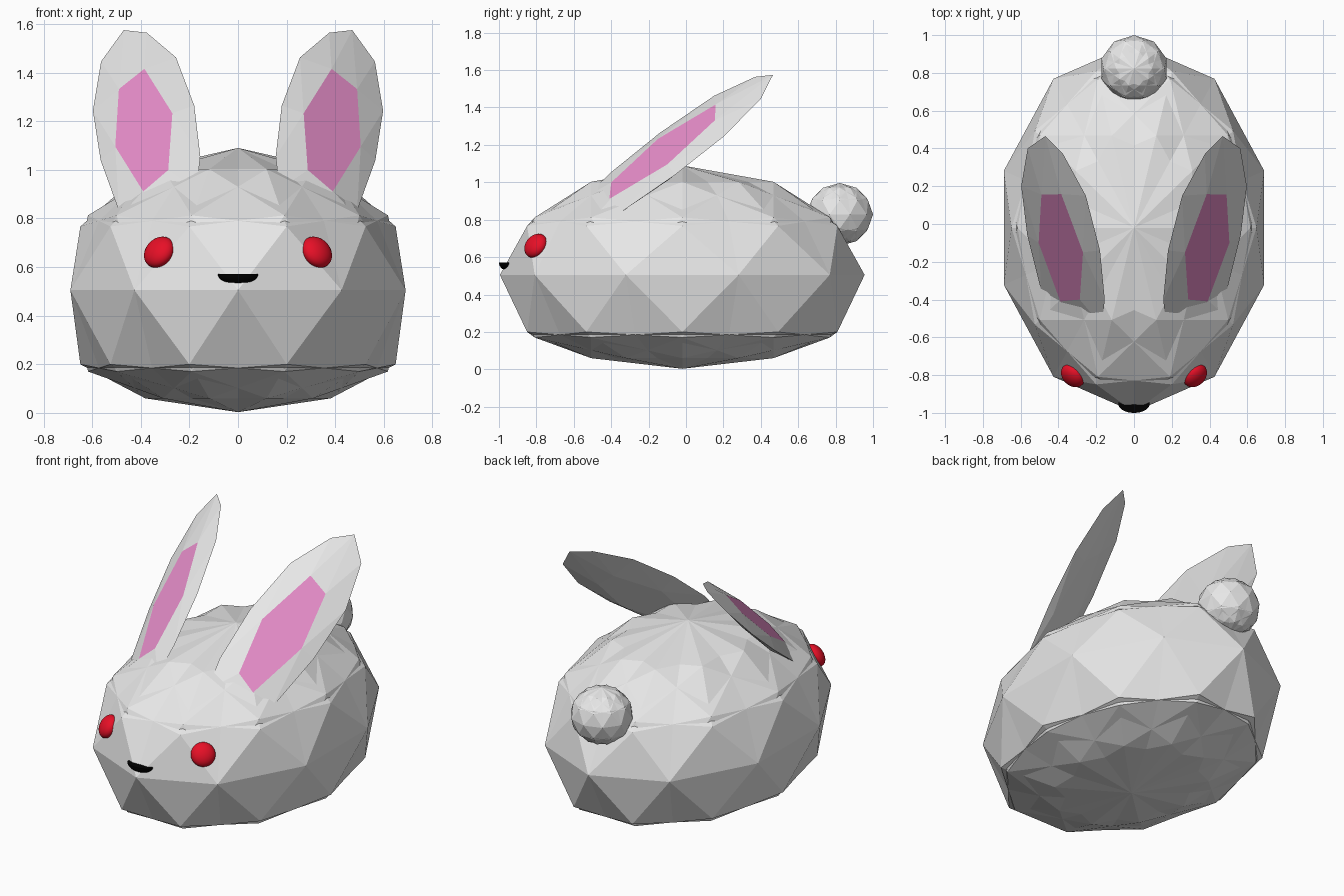
import bpy, bmesh
from mathutils import Vector, Matrix

cube = bpy.data.objects.get("Cube")
if cube:
    bpy.data.objects.remove(cube, do_unlink=True)


def material(name, rgb, rough=0.6):
    m = bpy.data.materials.new(name)
    m.use_nodes = True
    m.diffuse_color = (*rgb, 1)
    bsdf = m.node_tree.nodes["Principled BSDF"]
    bsdf.inputs["Base Color"].default_value = (*rgb, 1)
    bsdf.inputs["Roughness"].default_value = rough
    return m


FUR = material("white_fur", (0.8, 0.8, 0.8))
PINK = material("inner_ear_pink", (0.8, 0.27, 0.59))
RED = material("eye_red", (0.8, 0.005, 0.02))
BLACK = material("nose_black", (0.0, 0.0, 0.0))


def finish(bm, name, mats, smooth=False):
    bmesh.ops.recalc_face_normals(bm, faces=bm.faces)
    me = bpy.data.meshes.new(name)
    bm.to_mesh(me)
    bm.free()
    for m in mats:
        me.materials.append(m)
    ob = bpy.data.objects.new(name, me)
    bpy.context.collection.objects.link(ob)
    if smooth:
        bpy.ops.object.select_all(action='DESELECT')
        ob.select_set(True)
        bpy.context.view_layer.objects.active = ob
        bpy.ops.object.shade_smooth_by_angle(angle=0.6)
    return ob


def doubled_ball(name, place):
    """Faceted ball joined with its own mirror image, each vertex moved by place()."""
    bm = bmesh.new()
    for sx in (1, -1):
        bmesh.ops.create_icosphere(bm, subdivisions=2, radius=1,
                                   matrix=Matrix.Diagonal((sx, 1, 1, 1)))
    for v in bm.verts:
        v.co = place(v.co)
    return finish(bm, name, [FUR])


# Body: rounded top, flattened belly
BELLY = [(-1.0, 0.003), (-0.85, 0.06), (-0.526, 0.17), (-0.447, 0.2), (0.0, 0.505)]


def body_point(p):
    z = 0.505 + 0.585 * p.z
    if p.z < -0.001:
        for (a, za), (b, zb) in zip(BELLY, BELLY[1:]):
            if p.z <= b:
                z = za + (zb - za) * max(0, p.z - a) / (b - a)
                break
    return Vector((p.x * 0.725, p.y * 0.975 - 0.02, z))


doubled_ball("body", body_point)

# Tail
doubled_ball("tail", lambda p: Vector((p.x * 0.18, p.y * 0.178 + 0.822, p.z * 0.168 + 0.828)))

# Ears: thin leaf with a raised pink panel, described for the -x side as (x, y)
# and lifted onto parallel sloping planes
NORMAL = Vector((-0.5, -0.573, 0.65))
RIM = [(-0.47, 0.465), (-0.375, 0.37), (-0.255, 0.15), (-0.18, -0.14), (-0.155, -0.40),
       (-0.17, -0.54), (-0.33, -0.55), (-0.49, -0.36), (-0.565, -0.06), (-0.597, 0.2),
       (-0.563, 0.40)]
PANEL = [(-0.385, 0.158), (-0.27, -0.15), (-0.287, -0.40), (-0.39, -0.41),
         (-0.505, -0.10), (-0.49, 0.155)]


def lift(points, d, side):
    return [Vector((-side * x, y, (d - NORMAL.x * x - NORMAL.y * y) / NORMAL.z))
            for x, y in points]


for label, side in (("left", 1), ("right", -1)):
    bm = bmesh.new()
    for co in lift(RIM, 0.992, side) + lift(PANEL, 0.965, side):
        bm.verts.new(co)
    panel = [bm.verts.new(co) for co in lift(PANEL, 1.022, side)]
    bmesh.ops.convex_hull(bm, input=bm.verts)
    for f in bm.faces:
        f.material_index = int(all(v in panel for v in f.verts))
    finish(bm, label + "_ear", [FUR, PINK])

    # Eye: flattened ball facing outward, forward and up
    facing = Vector((0.58 * side, -0.63, 0.53)).to_track_quat('Z', 'Y').to_matrix().to_4x4()
    bm = bmesh.new()
    bmesh.ops.create_uvsphere(
        bm, u_segments=32, v_segments=16, radius=1,
        matrix=Matrix.Translation((0.324 * side, -0.803, 0.661)) @ facing
        @ Matrix.Diagonal((0.07, 0.07, 0.045, 1)))
    finish(bm, label + "_eye", [RED], smooth=True)

# Nose: lower half of a squashed ball with a flat top
bm = bmesh.new()
bmesh.ops.create_uvsphere(bm, u_segments=32, v_segments=16, radius=1)
cut = bmesh.ops.bisect_plane(bm, geom=bm.verts[:] + bm.edges[:] + bm.faces[:], dist=1e-4,
                             plane_co=(0, 0, 0), plane_no=(0, 0, 1), clear_outer=True)
bmesh.ops.holes_fill(bm, edges=[e for e in bm.edges if e.is_boundary], sides=0)
bmesh.ops.transform(bm, verts=bm.verts, matrix=Matrix.Translation((0, -0.953, 0.571))
                    @ Matrix.Diagonal((0.083, 0.047, 0.043, 1)))
finish(bm, "nose", [BLACK], smooth=True)
